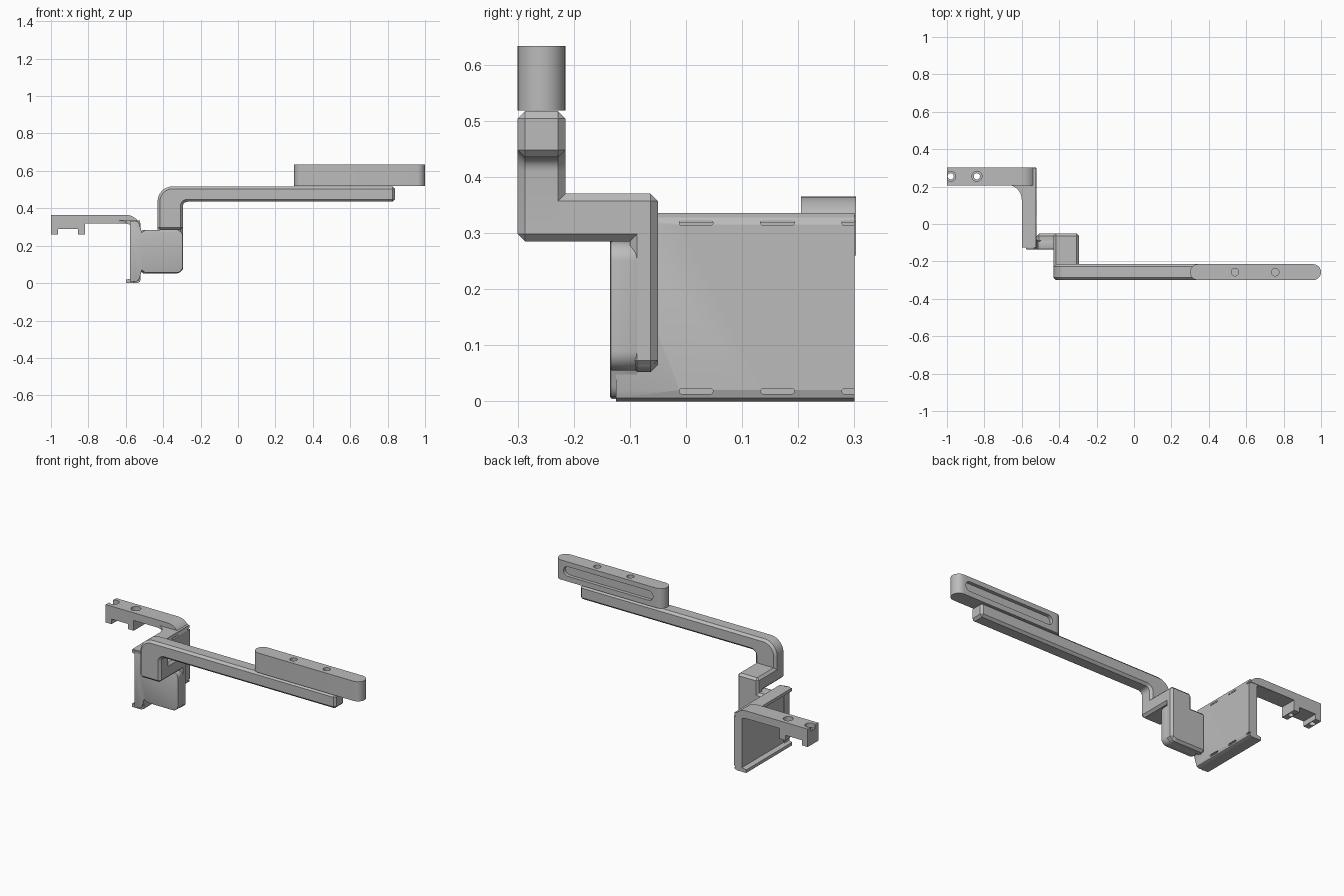
import bpy, bmesh
from math import sin, cos, radians
from mathutils import Vector

if "Cube" in bpy.data.objects:
    bpy.data.objects.remove(bpy.data.objects["Cube"])

grey = bpy.data.materials.new("plain grey")
grey.use_nodes = True
grey.diffuse_color = (0.5, 0.5, 0.5, 1)
grey.node_tree.nodes["Principled BSDF"].inputs["Base Color"].default_value = (0.5, 0.5, 0.5, 1)


def arc(cx, cy, r, a0, a1, n=8):
    """Points along a circular arc, angles in degrees."""
    angles = [radians(a0 + (a1 - a0) * i / n) for i in range(n + 1)]
    return [(cx + r * cos(a), cy + r * sin(a)) for a in angles]


def capsule(x0, x1, c, r):
    return arc(x0 + r, c, r, 90, 270, 16) + arc(x1 - r, c, r, -90, 90, 16)


def activate(ob):
    bpy.ops.object.select_all(action="DESELECT")
    ob.select_set(True)
    bpy.context.view_layer.objects.active = ob


def prism(name, pts, axis, lo, hi, bevel=0, segments=1):
    """Extrude a 2D profile along an axis, with optional chamfered edges."""
    place = {"x": lambda p, d: (d, p[0], p[1]),
             "y": lambda p, d: (p[0], d, p[1]),
             "z": lambda p, d: (p[0], p[1], d)}[axis]
    bm = bmesh.new()
    face = bm.faces.new([bm.verts.new(place(p, lo)) for p in pts])
    moved = bmesh.ops.extrude_face_region(bm, geom=[face])["geom"]
    bmesh.ops.translate(bm, verts=[v for v in moved if isinstance(v, bmesh.types.BMVert)],
                        vec=Vector(place((0, 0), hi - lo)))
    bmesh.ops.recalc_face_normals(bm, faces=bm.faces)
    mesh = bpy.data.meshes.new(name)
    bm.to_mesh(mesh)
    bm.free()
    ob = bpy.data.objects.new(name, mesh)
    bpy.context.collection.objects.link(ob)
    mesh.materials.append(grey)
    activate(ob)
    if bevel:
        mod = ob.modifiers.new("chamfer", "BEVEL")
        mod.width, mod.segments = bevel, segments
        mod.limit_method, mod.angle_limit = "ANGLE", radians(35)
        bpy.ops.object.modifier_apply(modifier=mod.name)
    bpy.ops.object.shade_smooth_by_angle(angle=radians(25))
    return ob


def cut(ob, cutter):
    mod = ob.modifiers.new("cut", "BOOLEAN")
    mod.operation, mod.solver, mod.object = "DIFFERENCE", "EXACT", cutter
    activate(ob)
    bpy.ops.object.modifier_apply(modifier=mod.name)
    bpy.data.objects.remove(cutter)
    bpy.ops.object.shade_smooth_by_angle(angle=radians(25))


def box(x0, x1, z0, z1):
    return [(x0, z0), (x1, z0), (x1, z1), (x0, z1)]


# Handle grip with rounded ends, two screw holes and a long slot in its back
grip = prism("handle_grip", capsule(0.30, 1.0, -0.2575, 0.0425), "z", 0.518, 0.633)
cut(grip, prism("slot_cutter", capsule(0.365, 0.945, 0.577, 0.028), "y", -0.235, -0.15))
for x in (0.54, 0.755):
    cut(grip, prism("hole_cutter", arc(x, -0.2575, 0.02, 0, 345, 23), "z", 0.5, 0.7))
    prism("grip_spacer", arc(x, -0.2575, 0.028, 0, 345, 23), "z", 0.505, 0.512)

# Long arm that turns down at its inner end
prism("long_arm",
      [(-0.43, 0.285), (-0.295, 0.285)] + arc(-0.27, 0.41, 0.025, 180, 90, 5)
      + [(0.84, 0.435), (0.84, 0.517)] + arc(-0.35, 0.437, 0.08, 90, 180),
      "y", -0.30, -0.215, 0.013)

# Elbow that carries the arm back to the clamp
prism("elbow", box(-0.30, -0.05, 0.285, 0.37), "x", -0.43, -0.295, 0.013)
prism("clamp_column", box(-0.43, -0.295, 0.06, 0.37), "y", -0.10, -0.05, 0.013)
prism("clamp_back",
      [(-0.52, 0.052)] + arc(-0.33, 0.087, 0.035, -90, 0) + arc(-0.33, 0.25, 0.035, 0, 90)
      + [(-0.52, 0.285)], "y", -0.10, -0.05, 0.013)

# Front paddle flaring out to the side plate
lower = (arc(-0.555, 0.035, 0.03, -60, -15, 4) + arc(-0.485, 0.09, 0.035, 215, 270, 5)
         + arc(-0.33, 0.09, 0.035, -90, 0))
upper = [(x, 0.34 - z) for x, z in reversed(lower)]
prism("front_paddle", [(-0.578, 0.004)] + lower + upper + [(-0.578, 0.334)],
      "y", -0.135, -0.085, 0.012, 2)

# Side plate, a shallow channel open on its outer side
plate = prism("side_plate",
              [(-0.60, 0), (-0.54, 0), (-0.525, 0.006), (-0.52, 0.02), (-0.52, 0.315),
               (-0.525, 0.328), (-0.54, 0.334), (-0.60, 0.334), (-0.60, 0.318),
               (-0.572, 0.312), (-0.572, 0.024), (-0.60, 0.018)],
              "y", -0.125, 0.30)
for y in (0.018, 0.163, 0.308):
    for z in (0.018, 0.318):
        cut(plate, prism("notch_cutter", capsule(y - 0.03, y + 0.03, z, 0.005),
                         "x", -0.53, -0.5))

# Flange with a curved gusset joining plate and upper bracket
prism("gusset",
      [(-0.60, -0.12), (-0.525, -0.12), (-0.525, 0.30), (-0.68, 0.30), (-0.68, 0.21)]
      + arc(-0.68, 0.13, 0.08, 90, 0), "z", 0.318, 0.336)

# Upper bracket with two hooked teeth
bracket = prism("upper_bracket",
                [(-1.0, 0.26), (-0.963, 0.26), (-0.963, 0.29), (-0.856, 0.29),
                 (-0.856, 0.26), (-0.819, 0.26), (-0.819, 0.32), (-0.525, 0.32)]
                + arc(-0.60, 0.285, 0.08, 35, 90, 6) + [(-1.0, 0.365)],
                "y", 0.205, 0.303)
for x in (-0.98, -0.84):
    cut(bracket, prism("bolt_cutter", arc(x, 0.255, 0.0165, 0, 345, 23), "z", 0.2, 0.4))
    cut(bracket, prism("sink_cutter", arc(x, 0.255, 0.027, 0, 345, 23), "z", 0.34, 0.4))
